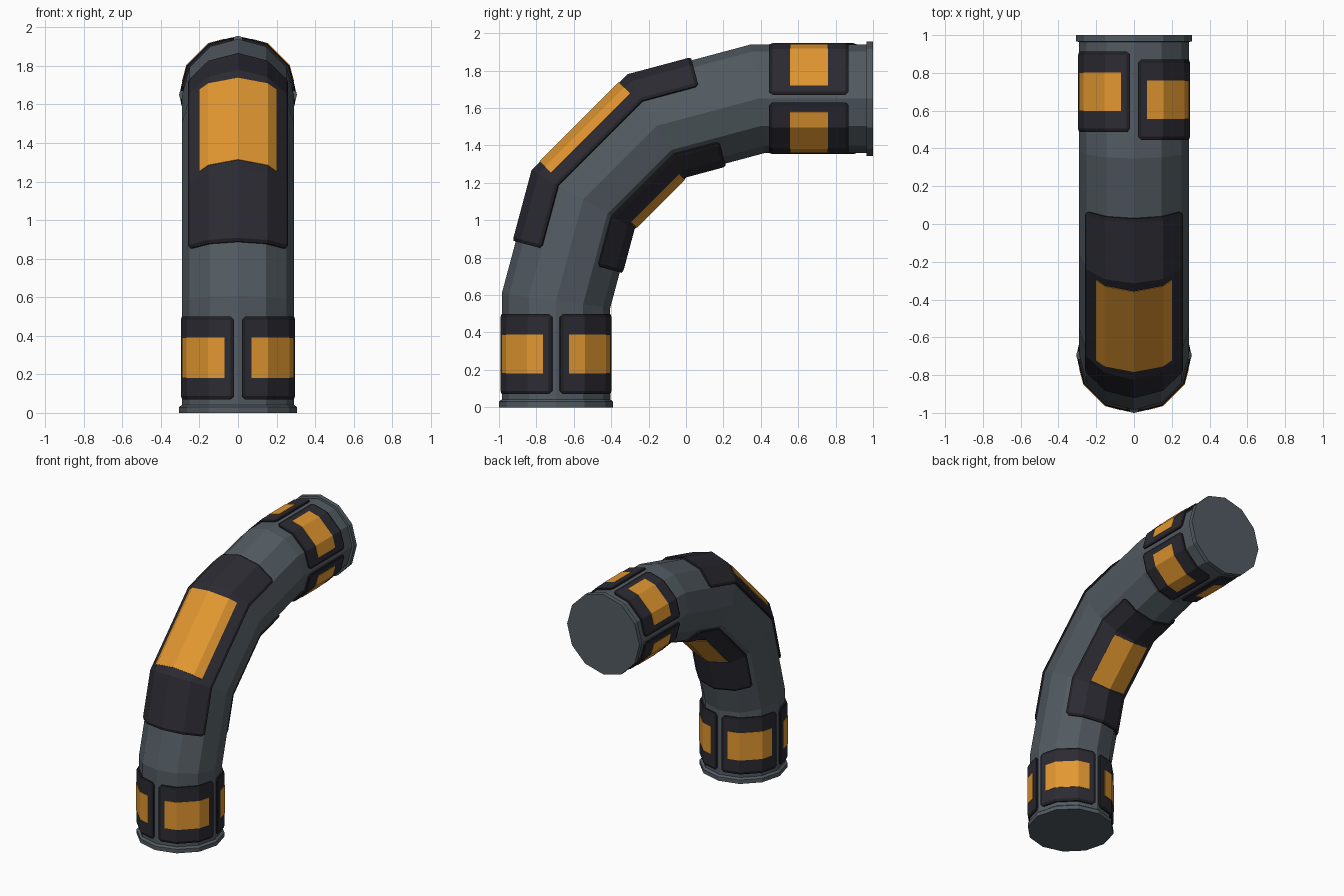
import bpy, math
from mathutils import Vector

if "Cube" in bpy.data.objects:
    bpy.data.objects.remove(bpy.data.objects["Cube"])

def material(name, col):
    m = bpy.data.materials.new(name)
    m.diffuse_color = (*col, 1)
    m.use_nodes = True
    m.node_tree.nodes["Principled BSDF"].inputs["Base Color"].default_value = m.diffuse_color
    return m

STEEL = material("blue grey steel", (0.085, 0.105, 0.122))
DARK = material("charcoal plate", (0.025, 0.024, 0.033))
RIM = material("black plate rim", (0.014, 0.014, 0.018))
AMBER = material("amber panel", (0.76, 0.31, 0.03))

# Centre line in the y-z plane: straight, three bend segments, straight
CY, CZ, R = 0.385, 0.57, 1.08
PATH = [(-0.695, 0.0)]
PATH += [(CY - R * math.cos(math.radians(a)), CZ + R * math.sin(math.radians(a))) for a in (0, 30, 60, 90)]
PATH += [(1.0, 1.65)]
PATH = [Vector((0, y, z)) for y, z in PATH]
DIRS = [(b - a).normalized() for a, b in zip(PATH, PATH[1:])]
X = Vector((1, 0, 0))

def outward(d):
    return Vector((0, -d.z, d.y))

def cut(seg, dist):
    """Section square to one segment."""
    return PATH[seg] + DIRS[seg] * dist, outward(DIRS[seg])

def joint(i):
    """Mitred section where two segments meet."""
    t = (DIRS[i - 1] + DIRS[i]).normalized()
    return PATH[i], outward(t) / t.dot(DIRS[i])

def point(section, deg, r):
    """Point on a 12-sided tube of corner radius r."""
    c, n = section
    rho = r * math.cos(math.radians(15)) / math.cos(math.radians(deg % 30 - 15))
    a = math.radians(deg)
    return c + (n * math.cos(a) + X * math.sin(a)) * rho

def add_object(name, verts, faces, mats, idx=None):
    me = bpy.data.meshes.new(name)
    me.from_pydata(verts, [], faces)
    for m in mats:
        me.materials.append(m)
    if idx:
        me.polygons.foreach_set("material_index", idx)
    ob = bpy.data.objects.new(name, me)
    bpy.context.collection.objects.link(ob)
    return ob

def patch(name, sections, t0, t1, top, low, base, rim, mats):
    """Thin curved plate on the tube; rim is the chamfer angle, 0 for none."""
    inner = [a for a in range(-360, 361, 30) if t0 + rim + 1 < a < t1 - rim - 1]
    angs = [t0] + ([t0 + rim] if rim else []) + inner + ([t1 - rim] if rim else []) + [t1]
    I, J = len(sections) - 1, len(angs) - 1
    edge = lambda i, j: i in (0, I) or j in (0, J)
    corner = lambda i, j: bool(rim) and i in (0, I) and j in (0, J)
    verts, ids = [], {}
    for i, s in enumerate(sections):
        for j, a in enumerate(angs):
            if not corner(i, j):
                ids[i, j] = len(verts)
                verts.append(point(s, a, low if edge(i, j) else top))
    faces, idx = [], []
    for i in range(I):
        for j in range(J):
            cell = [(i, j), (i, j + 1), (i + 1, j + 1), (i + 1, j)]
            faces.append([ids[k] for k in cell if k in ids])
            idx.append(1 if rim and (i in (0, I - 1) or j in (0, J - 1)) else 0)
    # Side wall down into the tube
    loop = [(0, j) for j in range(J)] + [(i, J) for i in range(I)]
    loop += [(I, j) for j in range(J, 0, -1)] + [(i, 0) for i in range(I, 0, -1)]
    loop = [k for k in loop if k in ids]
    start = len(verts)
    verts += [point(sections[i], angs[j], base) for i, j in loop]
    n = len(loop)
    for k in range(n):
        m = (k + 1) % n
        faces.append([ids[loop[m]], ids[loop[k]], start + k, start + m])
        idx.append(1 if rim else 0)
    return add_object(name, verts, faces, mats, idx)

def plate(name, first, last, t0, t1, joints=()):
    e = 0.018
    secs = [cut(*first), cut(first[0], first[1] + e)] + [joint(i) for i in joints]
    secs += [cut(last[0], last[1] - e), cut(*last)]
    patch(name, secs, t0, t1, 0.307, 0.301, 0.284, 3.5, [DARK, RIM])

def panel(name, seg, d0, d1, t0, t1):
    patch(name, [cut(seg, d0), cut(seg, d1)], t0, t1, 0.310, 0.310, 0.303, 0, [AMBER])

# Elbow pipe with a thin flange at both ends
END = (PATH[5] - PATH[4]).length
rings = [(cut(0, 0), .306), (cut(0, .03), .306), (cut(0, .042), .29)]
rings += [(joint(i), .29) for i in range(1, 5)]
rings += [(cut(4, END - .036), .29), (cut(4, END - .034), .306), (cut(4, END), .306)]
verts = [point(s, a * 30, r) for s, r in rings for a in range(12)]
faces = [[i * 12 + j, i * 12 + (j + 1) % 12, i * 12 + 12 + (j + 1) % 12, i * 12 + 12 + j]
         for i in range(len(rings) - 1) for j in range(12)]
faces += [list(range(11, -1, -1)), list(range(len(verts) - 12, len(verts)))]
add_object("elbow_pipe", verts, faces, [STEEL])

# Four plates with panels round each end; the left ones at the far end sit further out
for k in range(4):
    a = k * 90
    plate(f"lower_plate_{k}", (0, .07), (0, .50), a + 4, a + 86)
    panel(f"lower_panel_{k}", 0, .18, .39, a + 13.5, a + 76.5)
    s = 0.042 if k > 1 else 0
    plate(f"upper_plate_{k}", (4, .06 + s), (4, .485 + s), a + 4, a + 86)
    panel(f"upper_panel_{k}", 4, .17 + s, .375 + s, a + 13.5, a + 76.5)

# Long plates on the outside and inside of the bend
plate("outer_bend_plate", (1, .25), (3, .27), -60, 60, (2, 3))
panel("outer_bend_panel", 2, -.02, .58, -42, 42)
plate("inner_bend_plate", (1, .235), (3, .30), 126, 234, (2, 3))
panel("inner_bend_panel", 2, .095, .46, 151, 209)
